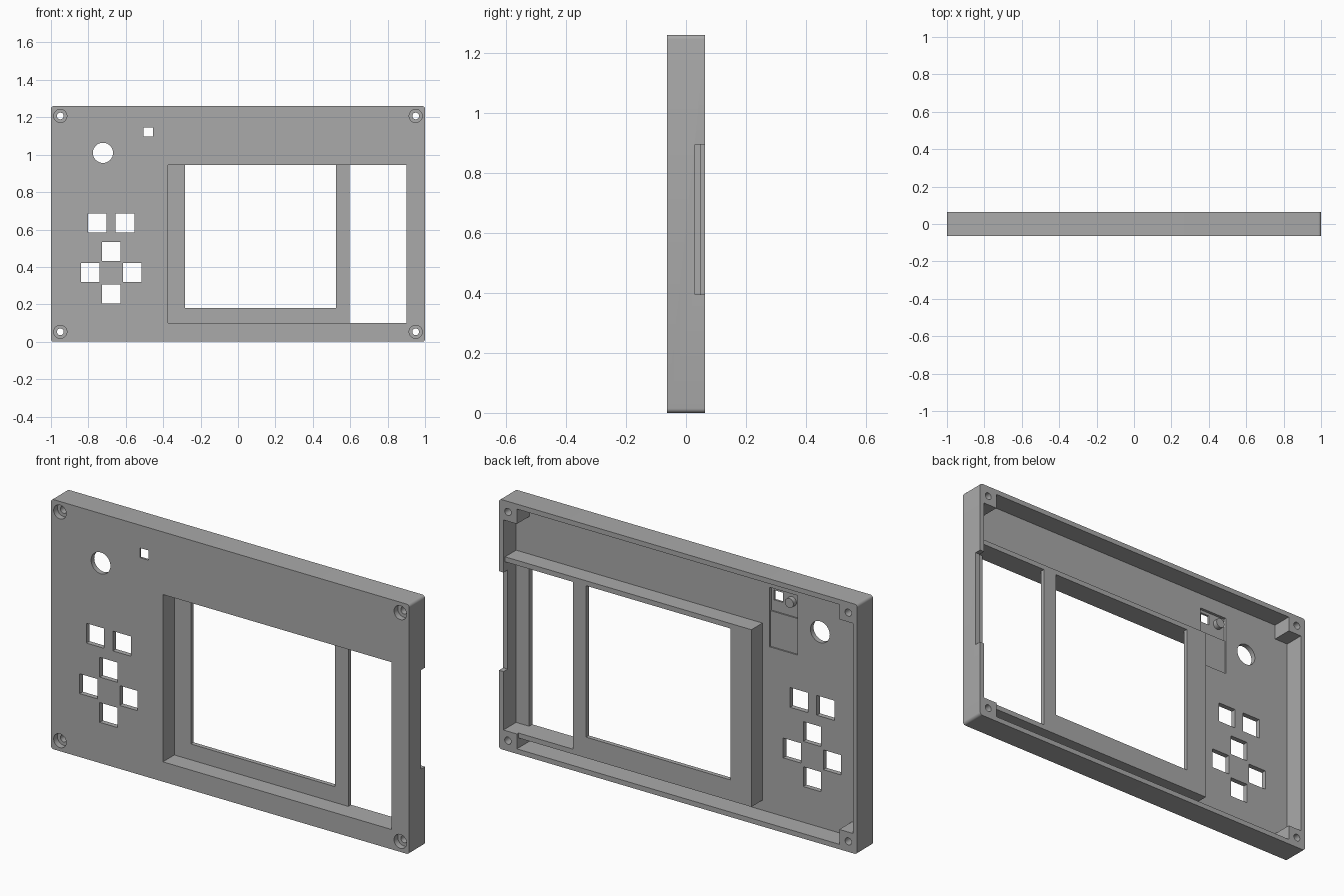
import bpy
import bmesh
from mathutils import Matrix, Vector

cube = bpy.data.objects.get("Cube")
if cube:
    bpy.data.objects.remove(cube, do_unlink=True)

grey = bpy.data.materials.new("panel_grey")
grey.use_nodes = True
COLOUR = (0.4, 0.4, 0.4, 1)
grey.diffuse_color = COLOUR
grey.node_tree.nodes["Principled BSDF"].inputs["Base Color"].default_value = COLOUR

FRONT, BACK, HEIGHT, WALL = -0.063, 0.063, 1.26, 0.025
PLATE_BACK = FRONT + WALL


def finish(name, bm):
    bmesh.ops.recalc_face_normals(bm, faces=bm.faces)
    mesh = bpy.data.meshes.new(name)
    bm.to_mesh(mesh)
    bm.free()
    mesh.materials.append(grey)
    obj = bpy.data.objects.new(name, mesh)
    bpy.context.collection.objects.link(obj)
    return obj


def prism(name, outline, y0, y1, radius=0):
    """Extrude an x-z outline from y0 to y1, with optional rounded corners."""
    bm = bmesh.new()
    face = bm.faces.new([bm.verts.new((x, y0, z)) for x, z in outline])
    new = bmesh.ops.extrude_face_region(bm, geom=[face])["geom"]
    verts = [v for v in new if isinstance(v, bmesh.types.BMVert)]
    bmesh.ops.translate(bm, verts=verts, vec=(0, y1 - y0, 0))
    if radius:
        edges = [e for e in bm.edges if abs(e.verts[0].co.y - e.verts[1].co.y) > 0.01]
        bmesh.ops.bevel(bm, geom=edges, offset=radius, segments=5, profile=0.5, affect='EDGES')
    return finish(name, bm)


def block(name, x0, x1, y0, y1, z0, z1, radius=0):
    return prism(name, [(x0, z0), (x1, z0), (x1, z1), (x0, z1)], y0, y1, radius)


def cylinder(name, x, z, r, y0, y1):
    bm = bmesh.new()
    place = Matrix.Translation((x, (y0 + y1) / 2, z)) @ Matrix.Rotation(1.5707963, 4, 'X')
    bmesh.ops.create_cone(bm, cap_ends=True, segments=32, radius1=r, radius2=r,
                          depth=y1 - y0, matrix=place)
    return finish(name, bm)


def combine(target, tool, operation='DIFFERENCE'):
    mod = target.modifiers.new(tool.name, 'BOOLEAN')
    mod.operation, mod.solver, mod.object = operation, 'EXACT', tool
    bpy.context.view_layer.objects.active = target
    bpy.ops.object.modifier_apply(modifier=mod.name)
    bpy.data.objects.remove(tool, do_unlink=True)


# Outer shell, hollowed from the back around four square corner posts
panel = block("front_panel", -1, 1, FRONT, BACK, 0, HEIGHT, 0.015)
ix, iz0, iz1 = 1 - WALL, WALL, HEIGHT - WALL
px, pz0, pz1 = 0.9, 0.1, HEIGHT - 0.1
cross = [(-px, iz0), (px, iz0), (px, pz0), (ix, pz0), (ix, pz1), (px, pz1),
         (px, iz1), (-px, iz1), (-px, pz1), (-ix, pz1), (-ix, pz0), (-px, pz0)]
combine(panel, prism("cavity", cross, PLATE_BACK, 0.2))

# Screen tub standing behind the plate, joined to the right-hand wall
X0, X1, Z0, Z1 = -0.375, 0.902, 0.10, 0.944
FLOOR, TUB_BACK = 0.028, 0.05
combine(panel, block("tub", X0 - WALL, 0.985, FRONT + 0.01, TUB_BACK,
                     Z0 - WALL, Z1 + WALL), 'UNION')
combine(panel, block("tub_recess", X0, X1, -0.2, FLOOR, Z0, Z1))
combine(panel, block("tub_side_opening", 0.596, ix, PLATE_BACK, 0.2, Z0, Z1))
combine(panel, block("screen_window", -0.283, 0.523, 0, 0.2, 0.18, Z1))

# Slot in the side wall
combine(panel, block("side_slot", 0.95, 1.1, 0.03, 0.2, 0.395, 0.895))

# Square button openings and the round knob opening
for x, z in [(-0.753, 0.635), (-0.604, 0.635), (-0.678, 0.483),
             (-0.79, 0.37), (-0.566, 0.37), (-0.678, 0.255)]:
    combine(panel, block("button_hole", x - 0.05, x + 0.05, -0.2, 0, z - 0.05, z + 0.05))
combine(panel, cylinder("knob_hole", -0.722, 1.01, 0.054, -0.2, 0))

# Shallow stepped pocket behind the small square opening, with a locating peg
combine(panel, block("pocket", -0.597, -0.44, PLATE_BACK - 0.007, 0, 0.86, 1.16))
combine(panel, block("deep_pocket", -0.597, -0.44, PLATE_BACK - 0.014, 0, 1.04, 1.16))
combine(panel, block("light_hole", -0.504, -0.455, -0.2, 0, 1.096, 1.145))
combine(panel, cylinder("peg", -0.556, 1.115, 0.024, FRONT + 0.006, PLATE_BACK + 0.01), 'UNION')

# Counterbored corner screw holes
for x in (-0.95, 0.95):
    for z in (0.053, HEIGHT - 0.053):
        combine(panel, cylinder("screw_hole", x, z, 0.018, -0.2, 0.2))
        combine(panel, cylinder("counterbore", x, z, 0.035, -0.2, FRONT + 0.03))

bpy.ops.object.select_all(action='DESELECT')
panel.select_set(True)
bpy.context.view_layer.objects.active = panel
bpy.ops.object.shade_smooth_by_angle(angle=0.5)
